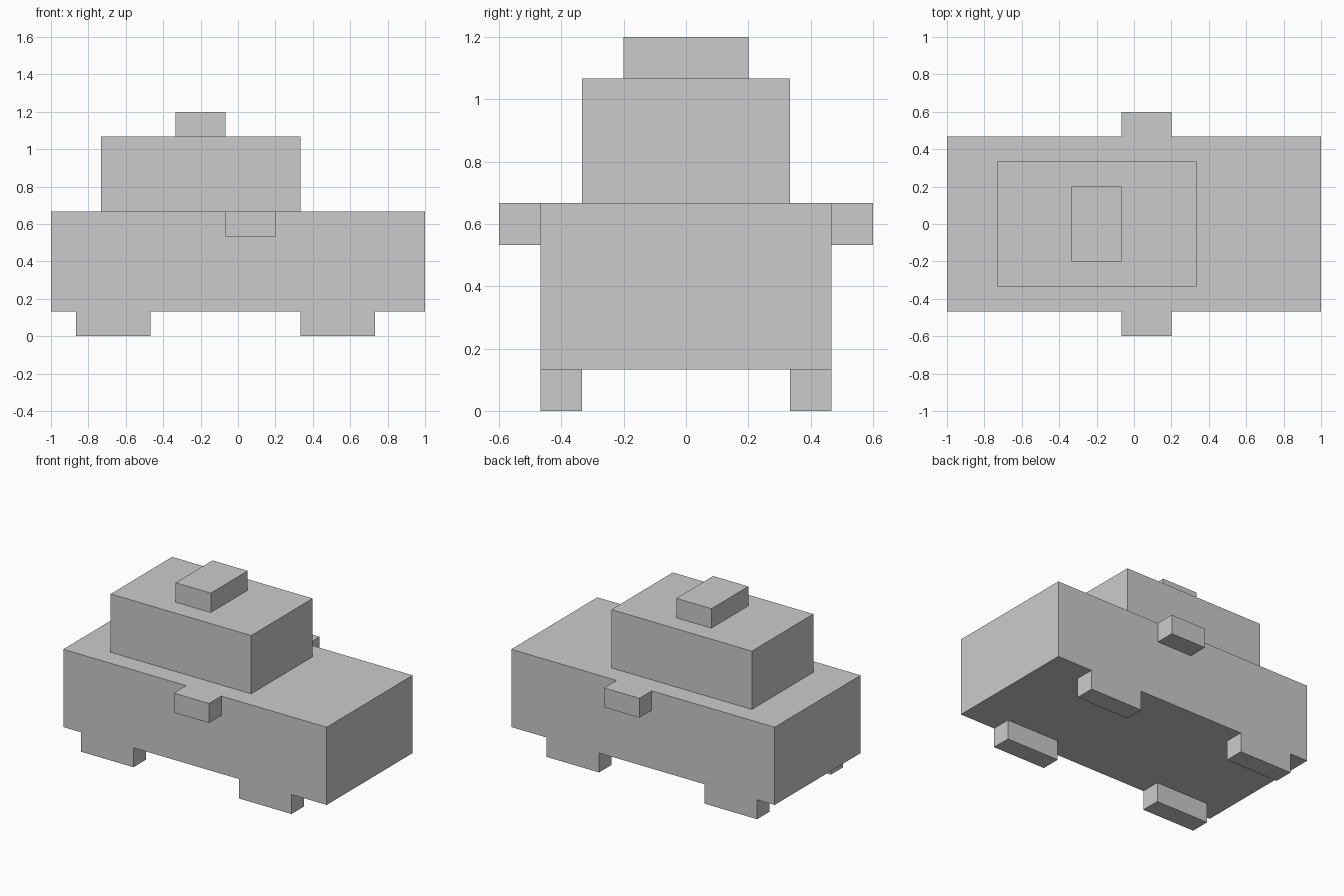
import bpy
import bmesh
from mathutils import Vector

if "Cube" in bpy.data.objects:
    bpy.data.objects.remove(bpy.data.objects["Cube"])

U = 1 / 15  # block unit: every part sits on this grid


def box(name, x, y, z):
    """Flat-shaded box from (min, max) ranges given in block units."""
    lo, hi = (Vector(c) * U for c in zip(x, y, z))
    bm = bmesh.new()
    bmesh.ops.create_cube(bm, size=1)
    bmesh.ops.scale(bm, vec=hi - lo, verts=bm.verts)
    mesh = bpy.data.meshes.new(name)
    bm.to_mesh(mesh)
    bm.free()
    obj = bpy.data.objects.new(name, mesh)
    obj.location = (lo + hi) / 2
    bpy.context.collection.objects.link(obj)
    return obj


# Main stack: body, cabin, roof light
box("body", (-15, 15), (-7, 7), (2, 10))
box("cabin", (-11, 5), (-5, 5), (10, 16))
box("roof_light", (-5, -1), (-3, 3), (16, 18))

# Wheels and side mirrors, repeated on both sides
for side, s in (("right", -1), ("left", 1)):
    def span(a, b):
        return sorted((s * a, s * b))

    box(f"rear_wheel_{side}", (-13, -7), span(5, 7), (0, 2))
    box(f"front_wheel_{side}", (5, 11), span(5, 7), (0, 2))
    box(f"side_mirror_{side}", (-1, 3), span(7, 9), (8, 10))
